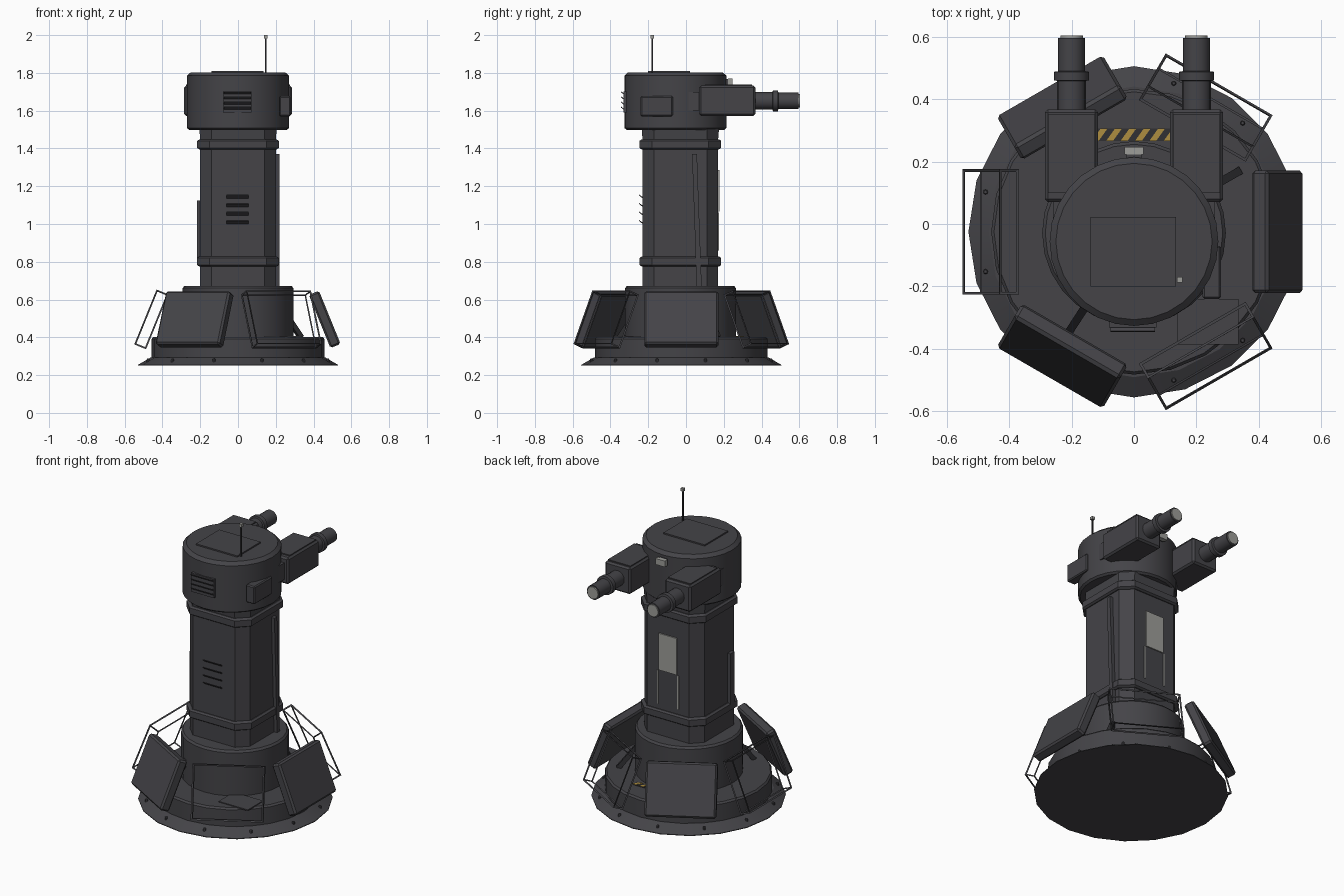
import bpy, bmesh, math
from mathutils import Matrix, Vector

if "Cube" in bpy.data.objects:
    bpy.data.objects.remove(bpy.data.objects["Cube"])

CY = -0.025  # y of the main axis


def material(name, rgb):
    m = bpy.data.materials.new(name)
    m.diffuse_color = (*rgb, 1)
    m.use_nodes = True
    m.node_tree.nodes["Principled BSDF"].inputs["Base Color"].default_value = m.diffuse_color
    return m


BODY = material("charcoal_grey", (0.058, 0.057, 0.064))
DARK = material("near_black", (0.03, 0.03, 0.034))
LIGHT = material("light_grey", (0.34, 0.34, 0.32))
YELLOW = material("hazard_yellow", (0.42, 0.27, 0.05))


def finish(name, bm, mat, smooth=False):
    bmesh.ops.recalc_face_normals(bm, faces=bm.faces[:])
    me = bpy.data.meshes.new(name)
    bm.to_mesh(me)
    bm.free()
    me.materials.append(mat)
    ob = bpy.data.objects.new(name, me)
    bpy.context.collection.objects.link(ob)
    if smooth:
        bpy.ops.object.select_all(action='DESELECT')
        ob.select_set(True)
        bpy.context.view_layer.objects.active = ob
        bpy.ops.object.shade_smooth_by_angle(angle=math.radians(25))
    return ob


def box(name, lo, hi, mat=BODY, bevel=0.0, matrix=None):
    bm = bmesh.new()
    lo, hi = Vector(lo), Vector(hi)
    bmesh.ops.create_cube(bm, size=1, matrix=Matrix.Translation((lo + hi) / 2) @ Matrix.Diagonal((*(hi - lo), 1)))
    if bevel:
        bmesh.ops.bevel(bm, geom=bm.edges[:], offset=bevel, segments=1, affect='EDGES')
    if matrix:
        bm.transform(matrix)
    return finish(name, bm, mat)


def loft(name, rings, mat=BODY, matrix=None, smooth=False):
    """Closed solid through rings of equal point count."""
    bm = bmesh.new()
    vs = [[bm.verts.new(p) for p in ring] for ring in rings]
    n = len(vs[0])
    for a, b in zip(vs, vs[1:]):
        for i in range(n):
            j = (i + 1) % n
            bm.faces.new((a[i], a[j], b[j], b[i]))
    bm.faces.new(vs[0])
    bm.faces.new(vs[-1])
    if matrix:
        bm.transform(matrix)
    return finish(name, bm, mat, smooth)


def lathe(name, profile, segs, matrix, mat=BODY):
    rings = [[(r * math.cos(2 * math.pi * i / segs), r * math.sin(2 * math.pi * i / segs), z)
              for i in range(segs)] for r, z in profile]
    return loft(name, rings, mat, matrix, True)


def octagon(h, c, z):
    k = h - c
    return [(h, -k, z), (h, k, z), (k, h, z), (-k, h, z), (-h, k, z), (-h, -k, z), (-k, -h, z), (k, -h, z)]


def rod(name, a, b, w, mat=BODY):
    a, b = Vector(a), Vector(b)
    d = b - a
    m = Matrix.Translation(a) @ d.to_track_quat('Z', 'Y').to_matrix().to_4x4()
    return box(name, (-w / 2, -w / 2, 0), (w / 2, w / 2, d.length), mat, 0, m)


def at(x, y, z=0):
    return Matrix.Translation((x, y, z))


# Base: flared flange, broad drum, narrow drum
lathe("base_flange", [(0.53, 0.25), (0.53, 0.254), (0.465, 0.292)], 20, at(0, CY))
lathe("base_drum", [(0.457, 0.285), (0.457, 0.392), (0.448, 0.402)], 24, at(0, CY))
lathe("pedestal_drum", [(0.294, 0.395), (0.294, 0.66), (0.284, 0.672)], 28, at(0, CY - 0.004))
for i in range(12):
    a = math.radians(15 + 30 * i)
    lathe("flange_bolt", [(0.008, 0.262), (0.008, 0.283), (0.005, 0.287)], 8,
          at(0.492 * math.cos(a), CY + 0.492 * math.sin(a)))

# Base deck details: access plate, hazard strip, radial struts
box("deck_plate", (0.14, -0.385, 0.4), (0.335, -0.24, 0.407))
box("hazard_strip", (-0.14, 0.265, 0.4), (0.14, 0.306, 0.405), DARK)
for i in range(6):
    x = -0.135 + i * 0.046
    loft("hazard_stripe", [[(x, 0.266, z), (x + 0.022, 0.266, z), (x + 0.05, 0.305, z), (x + 0.028, 0.305, z)]
                           for z in (0.404, 0.407)], YELLOW)
for deg in (30, 237):
    c, s = math.cos(math.radians(deg)), math.sin(math.radians(deg))
    rod("drum_strut", (0.285 * c, CY + 0.285 * s, 0.53), (0.385 * c, CY + 0.385 * s, 0.4), 0.026, DARK)

# Skirt: tilted armour plates alternating with open frames
tilt = math.atan2(0.12, 0.295)
for i in range(6):
    m = (at(0, CY) @ Matrix.Rotation(math.radians(60 * i), 4, 'Z')
         @ at(0.459, 0, 0.495) @ Matrix.Rotation(-tilt, 4, 'Y'))
    lo, hi = (-0.029, -0.196, -0.152), (0.029, 0.196, 0.152)
    if i % 2 == 0:
        box("skirt_plate", lo, hi, BODY, 0.01, m)
    else:
        frame = box("skirt_frame", lo, hi, BODY, 0, m)
        w = frame.modifiers.new("open_frame", 'WIREFRAME')
        w.thickness = 0.011
        w.offset = -0.5

# Column: chamfered square shaft with collars
col = at(0, -0.03)
loft("column", [octagon(0.2, 0.06, z) for z in (0.66, 1.5)], BODY, col)
for z in (0.78, 1.4):
    loft("column_collar", [octagon(0.205, 0.062, z - 0.005), octagon(0.216, 0.066, z + 0.003),
                           octagon(0.216, 0.066, z + 0.04), octagon(0.205, 0.062, z + 0.048)], BODY, col)
loft("neck", [octagon(0.2, 0.06, 1.447), octagon(0.205, 0.065, 1.505)], BODY, col)

# Column details: light panel, strips, side rails
box("status_panel", (-0.06, 0.165, 1.065), (0.06, 0.177, 1.285), LIGHT)
for s in (-1, 1):
    box("status_strip", (s * 0.068 - 0.004, 0.165, 0.86), (s * 0.068 + 0.004, 0.175, 1.06), LIGHT)
rod("right_cable_rail", (0.207, 0.07, 0.67), (0.207, 0.045, 1.37), 0.026)
box("left_rail", (-0.218, -0.15, 0.82), (-0.195, -0.11, 1.125))


# Louvres on the column and the head
def louvres(name, x0, x1, y, zs):
    for z in zs:
        loft(name, [[(x, y + 0.01, z - 0.012), (x, y - 0.02, z + 0.012), (x, y - 0.018, z + 0.016),
                     (x, y + 0.01, z - 0.004)] for x in (x0, x1)])


louvres("column_louvre", -0.06, 0.055, -0.23, [1.005, 1.05, 1.095, 1.14])
louvres("head_louvre", -0.075, 0.068, -0.325, [1.605, 1.632, 1.659, 1.686])

# Head: drum, lid, hatch, side box, sensor, aerial
head = at(0, -0.056)
lathe("head_drum", [(0.258, 1.498), (0.27, 1.508), (0.27, 1.785), (0.25, 1.803)], 28, head)
box("head_hatch", (-0.14, -0.2, 1.79), (0.135, 0.022, 1.811))
box("head_side_box", (0.22, -0.24, 1.57), (0.278, -0.07, 1.677), BODY, 0.006)
box("head_vent_back", (-0.08, -0.332, 1.59), (0.072, -0.3, 1.702))
box("sensor_mount", (-0.024, 0.19, 1.735), (0.024, 0.225, 1.768))
box("sensor_lamp", (-0.031, 0.222, 1.733), (0.031, 0.246, 1.769), LIGHT)
rod("aerial", (0.146, -0.178, 1.8), (0.146, -0.178, 1.99), 0.008, DARK)
box("aerial_tip", (0.137, -0.187, 1.983), (0.155, -0.169, 2.0), LIGHT)

# Twin gun pods with stepped barrels
for side, s in (("left", -1), ("right", 1)):
    x = s * 0.2
    box(side + "_pod", (x - 0.085, 0.07, 1.572), (x + 0.085, 0.367, 1.732), BODY, 0.01)
    box(side + "_pod_lid", (x - 0.075, 0.1, 1.728), (x + 0.075, 0.35, 1.738))
    box(side + "_pod_mount", (x - 0.06, -0.02, 1.6), (x + 0.06, 0.09, 1.7))
    aim = at(x, 0, 1.652) @ Matrix.Rotation(-math.pi / 2, 4, 'X')
    lathe(side + "_barrel", [(0.046, 0.36), (0.046, 0.458), (0.056, 0.46), (0.056, 0.487),
                             (0.043, 0.489), (0.043, 0.596)], 16, aim)
    lathe(side + "_muzzle", [(0.036, 0.59), (0.036, 0.603)], 16, aim, LIGHT)
